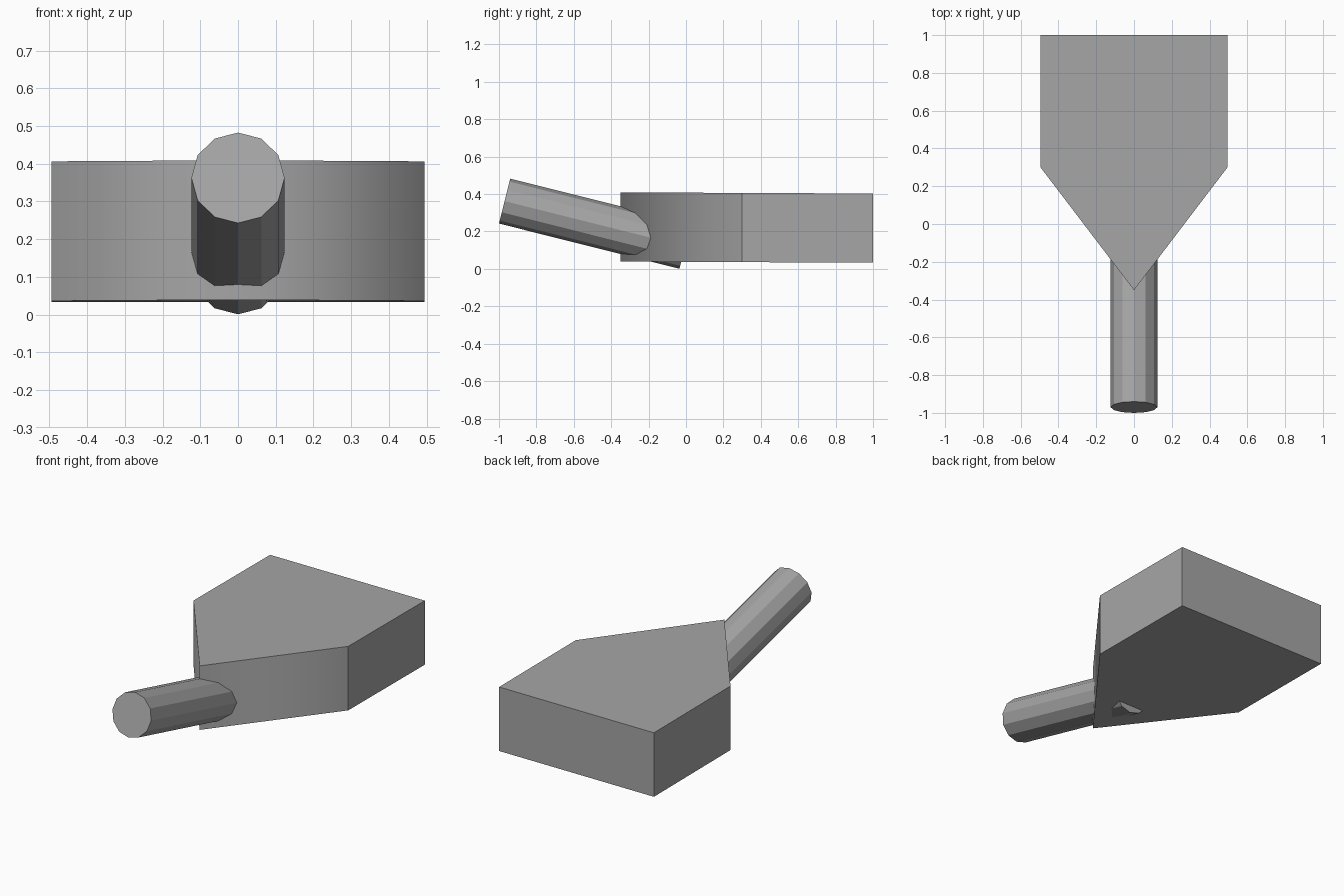
import bpy
import bmesh
import math
from mathutils import Vector, Matrix

cube = bpy.data.objects.get("Cube")
if cube:
    bpy.data.objects.remove(cube, do_unlink=True)

# One plain grey for the whole model
GREY = (0.38, 0.38, 0.38, 1.0)
grey = bpy.data.materials.new("plain grey")
grey.diffuse_color = GREY
grey.use_nodes = True
grey.node_tree.nodes["Principled BSDF"].inputs["Base Color"].default_value = GREY


def add_object(name, bm):
    bmesh.ops.recalc_face_normals(bm, faces=bm.faces)
    mesh = bpy.data.meshes.new(name)
    bm.to_mesh(mesh)
    bm.free()
    mesh.materials.append(grey)
    obj = bpy.data.objects.new(name, mesh)
    bpy.context.collection.objects.link(obj)
    return obj


# Head: five-sided plan extruded upward, leaning very slightly up at the tip
HEIGHT = 0.37
plan = [(0, -0.35), (0.495, 0.30), (0.495, 1.0), (-0.495, 1.0), (-0.495, 0.30)]
bm = bmesh.new()
base = bm.faces.new([bm.verts.new((x, y, 0.033 + (1 - y) * 0.0045)) for x, y in plan])
top = bmesh.ops.extrude_face_region(bm, geom=[base], use_keep_orig=True)
bmesh.ops.translate(bm, vec=(0, 0, HEIGHT),
                    verts=[v for v in top["geom"] if isinstance(v, bmesh.types.BMVert)])
bmesh.ops.recalc_face_normals(bm, faces=bm.faces)
# The two slanted front faces blend softly across the tip
for face in bm.faces:
    face.smooth = face.normal.y < -0.3
add_object("pointed_head", bm)

# Handle: twelve-sided rod running down into the head
start, end = Vector((0, -0.97, 0.3625)), Vector((0, -0.005, 0.1205))
axis = end - start
bm = bmesh.new()
bmesh.ops.create_cone(bm, cap_ends=True, segments=12, radius1=0.1237, radius2=0.1237,
                      depth=axis.length)
tilt = Matrix.Rotation(-math.atan2(axis.y, axis.z), 4, 'X')
bmesh.ops.transform(bm, matrix=Matrix.Translation((start + end) / 2) @ tilt, verts=bm.verts)
add_object("handle", bm)
